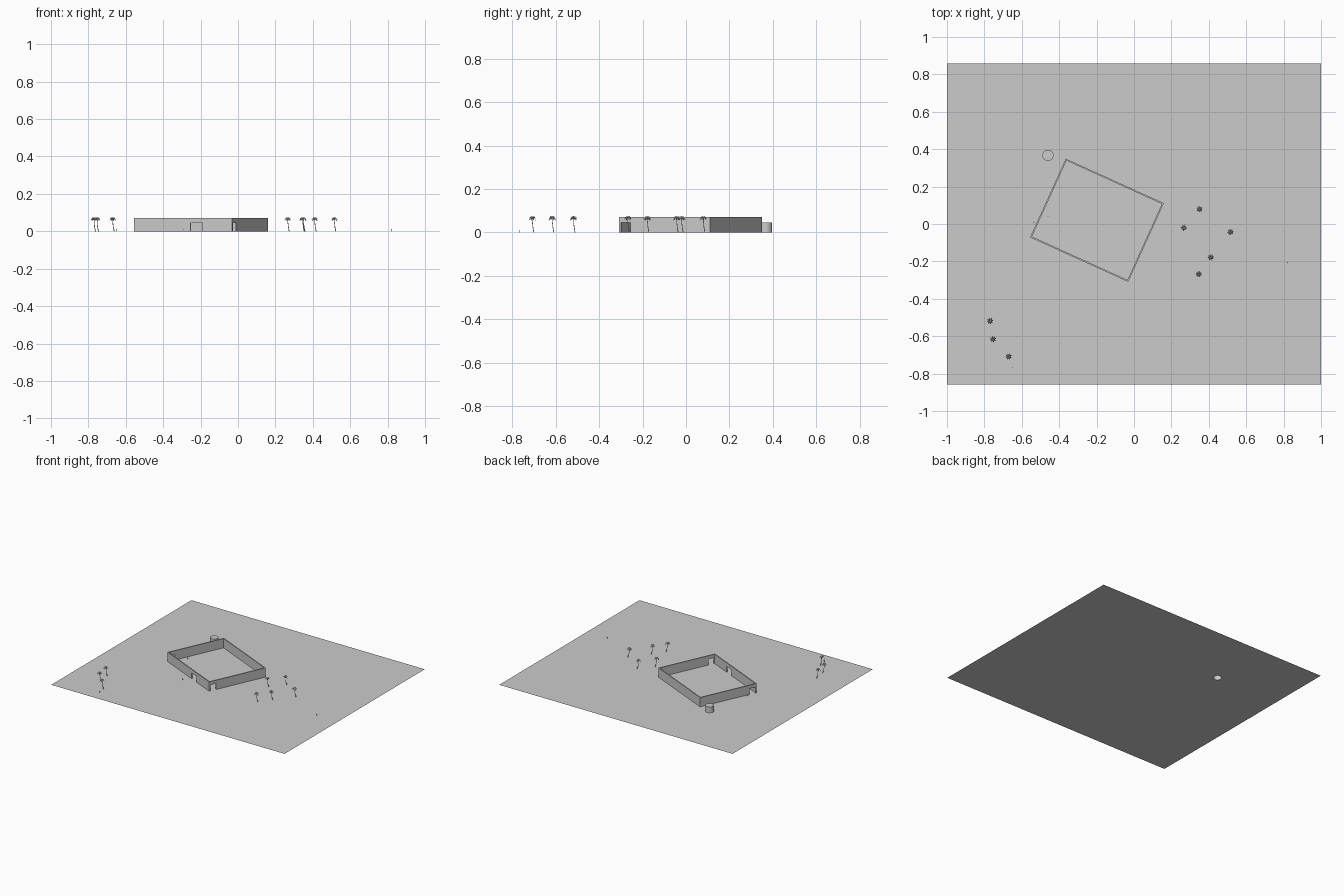
import bpy, bmesh, math, random
from mathutils import Vector, Matrix

random.seed(4)
if "Cube" in bpy.data.objects:
    bpy.data.objects.remove(bpy.data.objects["Cube"], do_unlink=True)

grey = bpy.data.materials.new("plain grey")
grey.use_nodes = True
grey.diffuse_color = (0.6, 0.6, 0.6, 1)
grey.node_tree.nodes["Principled BSDF"].inputs["Base Color"].default_value = (0.6, 0.6, 0.6, 1)


def finish(bm, name, matrix=None):
    """Turn a bmesh into a named object."""
    mesh = bpy.data.meshes.new(name)
    bm.to_mesh(mesh)
    bm.free()
    mesh.materials.append(grey)
    obj = bpy.data.objects.new(name, mesh)
    bpy.context.collection.objects.link(obj)
    if matrix:
        obj.matrix_world = matrix
    return obj


def circle(radius, sides, cx=0, cy=0):
    steps = [math.tau * i / sides for i in range(sides)]
    return [(cx + radius * math.cos(a), cy + radius * math.sin(a), 0) for a in steps]


def loop_edges(bm, points):
    verts = [bm.verts.new(p) for p in points]
    return [bm.edges.new((v, verts[i - 1])) for i, v in enumerate(verts)]


# Ground sheet, open under the round tower
HALF_Y = 0.858
TOWER = (-0.46, 0.367)
TOWER_R, SIDES = 0.03, 32
bm = bmesh.new()
edges = loop_edges(bm, [(-1, -HALF_Y, 0), (1, -HALF_Y, 0), (1, HALF_Y, 0), (-1, HALF_Y, 0)])
edges += loop_edges(bm, circle(TOWER_R, SIDES, *TOWER))
bmesh.ops.triangle_fill(bm, use_beauty=True, edges=edges, normal=(0, 0, 1))
finish(bm, "ground")

# Round tower with a flat top and an open base
bm = bmesh.new()
top = bm.faces.new([bm.verts.new(p) for p in circle(TOWER_R, SIDES, *TOWER)])
ext = bmesh.ops.extrude_edge_only(bm, edges=top.edges[:])
low = [v for v in ext["geom"] if isinstance(v, bmesh.types.BMVert)]
for v in top.verts:
    v.co.z = 0.045
for v in low:
    v.co.z = 0
bmesh.ops.recalc_face_normals(bm, faces=bm.faces[:])
finish(bm, "round_tower")

# Enclosure walls, each an upright outline with an optional doorway
LENGTH, DEPTH, HEIGHT, THICK, DOOR_H = 0.576, 0.462, 0.072, 0.008, 0.045
FRAME = Matrix.Translation((-0.198, 0.02, 0)) @ Matrix.Rotation(math.radians(-24.4), 4, "Z")


def wall(name, start, angle, length, door=None):
    outline = [(0, 0), (0, HEIGHT), (length, HEIGHT), (length, 0)]
    if door:
        a, b = door
        outline += [(b, 0), (b, DOOR_H), (a, DOOR_H), (a, 0)]
    bm = bmesh.new()
    face = bm.faces.new([bm.verts.new((s, 0, z)) for s, z in outline])
    ext = bmesh.ops.extrude_face_region(bm, geom=[face])
    moved = [v for v in ext["geom"] if isinstance(v, bmesh.types.BMVert)]
    bmesh.ops.translate(bm, verts=moved, vec=(0, THICK, 0))
    bmesh.ops.recalc_face_normals(bm, faces=bm.faces[:])
    place = Matrix.Translation((*start, 0)) @ Matrix.Rotation(angle, 4, "Z")
    finish(bm, name, FRAME @ place)


hl, hd = LENGTH / 2, DEPTH / 2
inner = DEPTH - 2 * THICK
side_door = (0.003, 0.05)
wall("front_wall", (-hl, -hd), 0, LENGTH, (0.332, 0.403))
wall("back_wall", (-hl, hd - THICK), 0, LENGTH)
wall("left_wall", (hl, -hd + THICK), math.pi / 2, inner, side_door)
wall("right_wall", (-hl + THICK, -hd + THICK), math.pi / 2, inner, side_door)


# Palm trees: a leaning tapered trunk and drooping fronds
def palm(name, x, y):
    bm = bmesh.new()
    rings = []
    for t in (0, 0.35, 0.7, 1):
        r = 0.0022 - 0.0009 * t
        lean = Vector((0.008, 0.007, 0)) * (1 - t) ** 2
        rings.append([bm.verts.new(Vector(p) + lean + Vector((0, 0, 0.066 * t)))
                      for p in circle(r, 6)])
    for a, b in zip(rings, rings[1:]):
        for i in range(6):
            bm.faces.new((a[i - 1], a[i], b[i], b[i - 1]))
    bm.faces.new(rings[-1])
    turn = random.uniform(0, math.tau)
    for k in range(8):
        spin = Matrix.Rotation(turn + math.tau * k / 8, 3, "Z")
        rise = 0.004 * (k % 2)
        rows = []
        for d, w, z in ((0, 0.001, 0.066), (0.007, 0.004, 0.071), (0.013, 0.003, 0.066), (0.017, 0.0005, 0.056)):
            rows.append([bm.verts.new(spin @ Vector((d, side * w, z + rise - abs(side) * 0.002)))
                         for side in (-1, 0, 1)])
        for a, b in zip(rows, rows[1:]):
            for i in (0, 1):
                bm.faces.new((a[i], b[i], b[i + 1], a[i + 1]))
    finish(bm, name, Matrix.Translation((x, y, 0)))


palms = [(0.35, 0.08), (0.266, -0.02), (0.515, -0.043), (0.41, -0.178),
         (0.346, -0.268), (-0.77, -0.518), (-0.754, -0.616), (-0.67, -0.708)]
for i, (x, y) in enumerate(palms):
    palm(f"palm_tree_{i + 1}", x, y)


# Tiny standing figures: legs, torso and head
def figure(name, x, y):
    bm = bmesh.new()
    for px, z, sx, sy, sz in ((-0.001, 0.003, 0.0014, 0.0016, 0.006),
                              (0.001, 0.003, 0.0014, 0.0016, 0.006),
                              (0, 0.008, 0.0042, 0.002, 0.004)):
        bmesh.ops.create_cube(bm, size=1, matrix=Matrix.Translation((px, 0, z))
                              @ Matrix.Diagonal((sx, sy, sz, 1)))
    bmesh.ops.create_icosphere(bm, subdivisions=1, radius=0.0013,
                               matrix=Matrix.Translation((0, 0, 0.011)))
    finish(bm, name, Matrix.Translation((x, y, 0)))


figures = [(-0.29, -0.262), (0.82, -0.207), (-0.65, -0.765), (-0.46, 0.042), (-0.535, 0.007)]
for i, (x, y) in enumerate(figures):
    figure(f"figure_{i + 1}", x, y)
